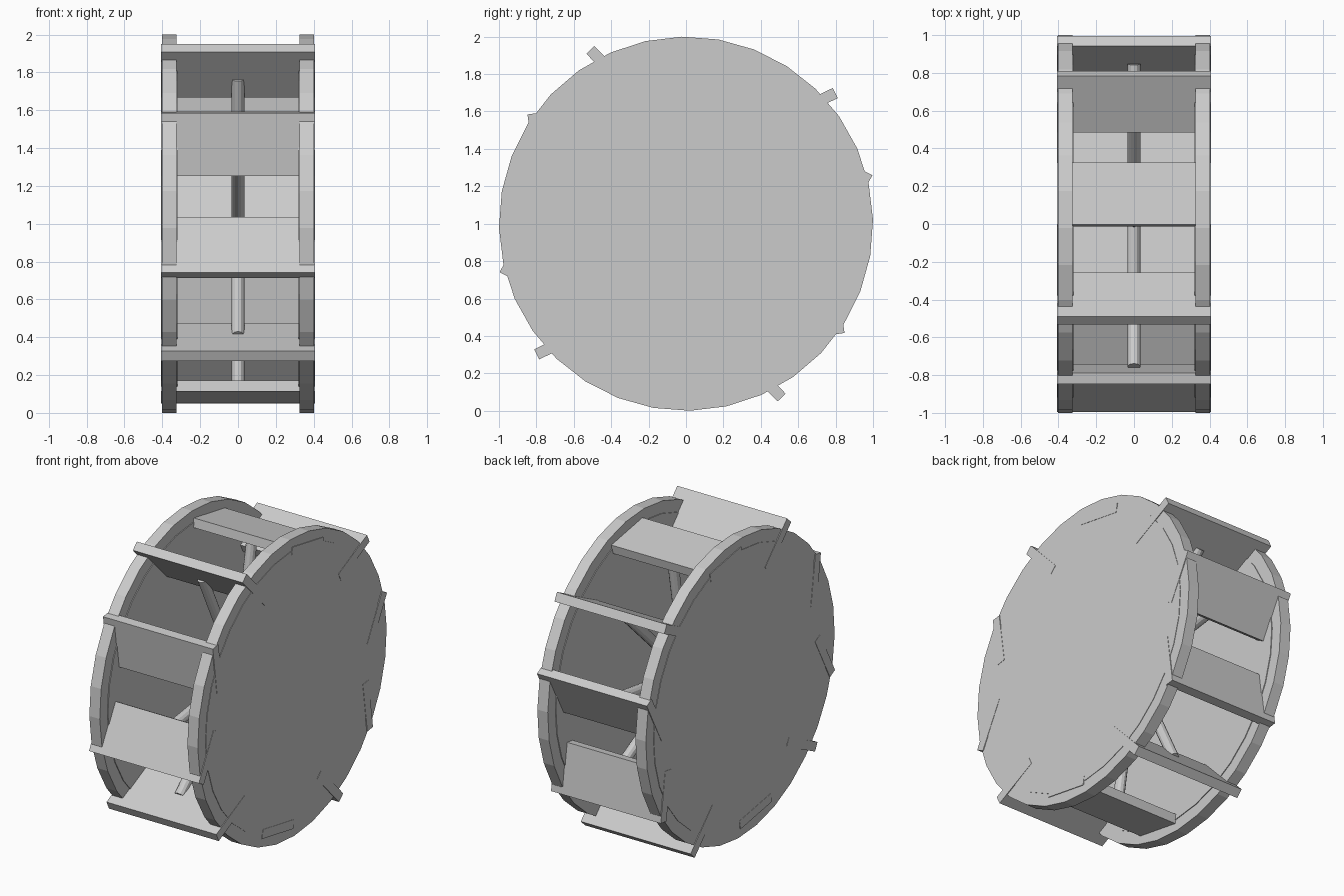
import bpy
import math
from mathutils import Matrix, Vector

if "Cube" in bpy.data.objects:
    bpy.data.objects.remove(bpy.data.objects["Cube"])

TURN = 80.0          # resting rotation of the whole wheel, degrees
PADDLES = 10
CENTRE = Vector((0, 0, 1))

grey = bpy.data.materials.new("plain_grey")
grey.diffuse_color = (0.6, 0.6, 0.6, 1)
grey.use_nodes = True
grey.node_tree.nodes["Principled BSDF"].inputs["Base Color"].default_value = grey.diffuse_color


def polar(r, deg):
    """Point in the wheel plane (y right, z up), relative to the wheel centre."""
    a = math.radians(deg)
    return Vector((0, r * math.cos(a), r * math.sin(a)))


def finish(obj, name):
    obj.name = name
    obj.data.name = name
    obj.data.materials.append(grey)


def disc(name, radius, x0, x1, sides=32):
    bpy.ops.mesh.primitive_cylinder_add(vertices=sides, radius=radius, depth=abs(x1 - x0))
    obj = bpy.context.object
    # lay the axis along x and put a corner at the resting rotation
    to_x = Matrix.Rotation(math.radians(90), 4, 'Y')
    spin = Matrix.Rotation(math.radians(TURN), 4, 'X')
    move = Matrix.Translation(CENTRE + Vector(((x0 + x1) / 2, 0, 0)))
    obj.data.transform(move @ spin @ to_x)
    finish(obj, name)


# Side discs, each with a slightly proud inner web
for side, s in (("left", -1), ("right", 1)):
    disc(side + "_rim", 1.0, s * 0.325, s * 0.402)
    disc(side + "_web", 0.92, s * 0.32, s * 0.405)

for i in range(PADDLES):
    a = TURN + i * 360 / PADDLES

    # Paddle board: its tilt turns against the wheel angle
    bpy.ops.mesh.primitive_cube_add(size=1)
    board = bpy.context.object
    tilt = Matrix.Rotation(math.radians(70 - a), 4, 'X')
    size = Matrix.Diagonal((0.814, 0.335, 0.06, 1))
    board.data.transform(Matrix.Translation(CENTRE + polar(0.9, a)) @ tilt @ size)
    finish(board, f"paddle_{i + 1}")

    # Spoke from the wheel centre to the paddle
    bpy.ops.mesh.primitive_cylinder_add(vertices=12, radius=0.034, depth=0.855)
    spoke = bpy.context.object
    aim = Matrix.Rotation(math.radians(a - 90), 4, 'X')
    spoke.data.transform(Matrix.Translation(CENTRE + polar(0.855 / 2, a)) @ aim)
    finish(spoke, f"spoke_{i + 1}")
